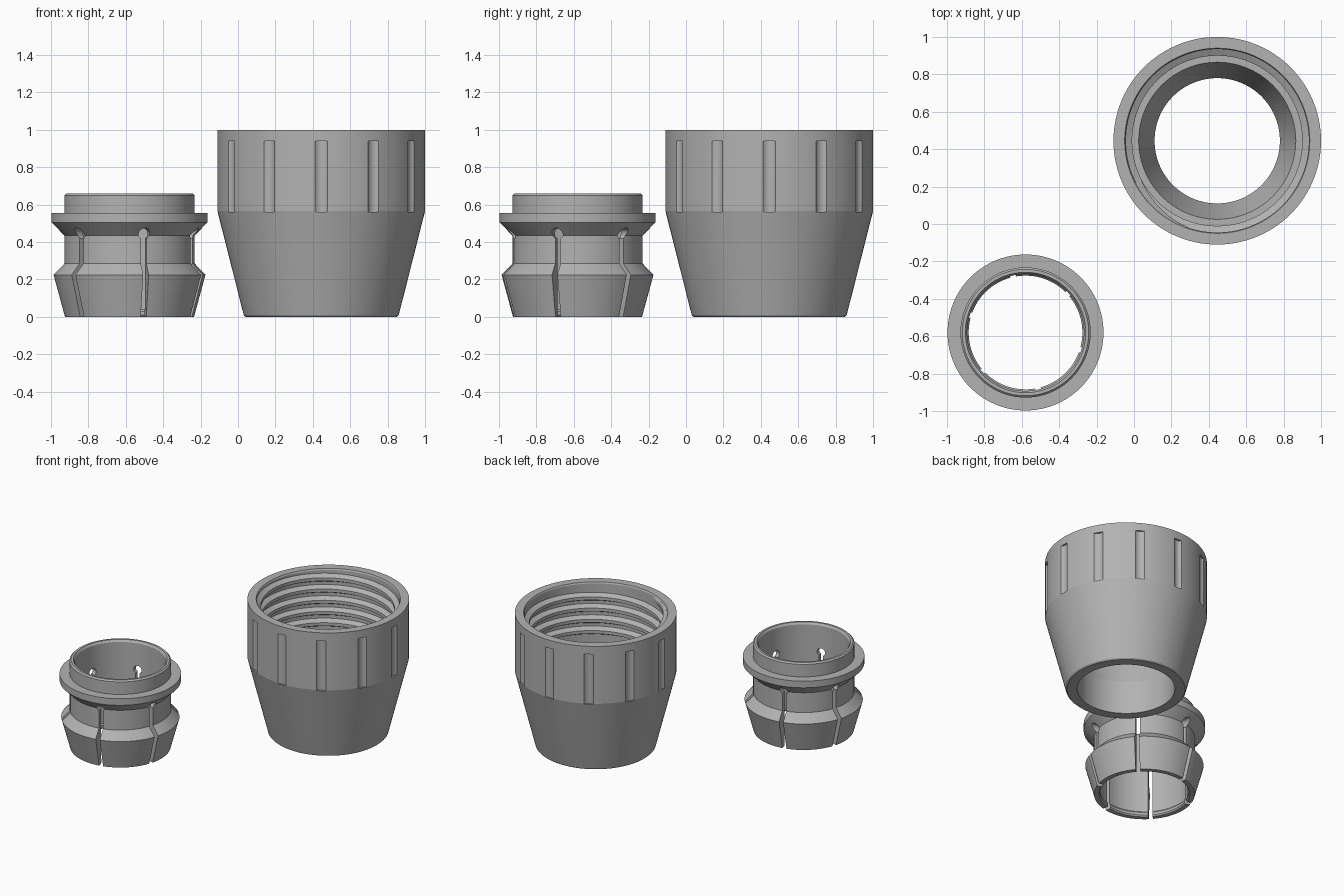
import bpy, bmesh, math
from mathutils import Matrix

if "Cube" in bpy.data.objects:
    bpy.data.objects.remove(bpy.data.objects["Cube"])

grey = bpy.data.materials.new("plain grey")
grey.diffuse_color = (0.45, 0.45, 0.45, 1)
grey.use_nodes = True
grey.node_tree.nodes["Principled BSDF"].inputs["Base Color"].default_value = grey.diffuse_color


def make(name, bm):
    bmesh.ops.recalc_face_normals(bm, faces=bm.faces)
    mesh = bpy.data.meshes.new(name)
    bm.to_mesh(mesh)
    bm.free()
    mesh.materials.append(grey)
    ob = bpy.data.objects.new(name, mesh)
    bpy.context.collection.objects.link(ob)
    return ob


def sweep(name, rings, closed):
    """Skin a list of equal-sized closed sections, capping the ends if open."""
    bm = bmesh.new()
    vs = [[bm.verts.new(p) for p in ring] for ring in rings]
    n = len(vs[0])
    for i in range(len(vs) if closed else len(vs) - 1):
        a, b = vs[i], vs[(i + 1) % len(vs)]
        for j in range(n):
            k = (j + 1) % n
            bm.faces.new((a[j], a[k], b[k], b[j]))
    if not closed:
        bm.faces.new(vs[0])
        bm.faces.new(vs[-1])
    return make(name, bm)


def section(profile, a, dz=0.0):
    return [(r * math.cos(a), r * math.sin(a), z + dz) for r, z in profile]


def lathe(name, profile, steps=120):
    return sweep(name, [section(profile, math.tau * i / steps) for i in range(steps)], True)


def radial_cutter(name, count, start, add):
    """Repeat a cutter shape around z; add(bm, matrix) places one."""
    bm = bmesh.new()
    for i in range(count):
        add(bm, Matrix.Rotation(math.radians(start + 360 * i / count), 4, 'Z'))
    return make(name, bm)


def cut(ob, cutter):
    mod = ob.modifiers.new("cut", 'BOOLEAN')
    mod.operation, mod.solver, mod.object = 'DIFFERENCE', 'EXACT', cutter
    bpy.context.view_layer.objects.active = ob
    bpy.ops.object.modifier_apply(modifier=mod.name)
    bpy.data.objects.remove(cutter)


def finish(ob, x, y):
    ob.location = (x, y, 0)
    bpy.ops.object.select_all(action='DESELECT')
    ob.select_set(True)
    bpy.context.view_layer.objects.active = ob
    bpy.ops.object.shade_smooth_by_angle(angle=math.radians(12))


# Split collet: stepped ring with flange, neck and tapered clamping jaws
collet = lathe("collet", [
    (0.345, 0), (0.406, 0.225), (0.348, 0.285), (0.348, 0.435), (0.417, 0.505),
    (0.417, 0.555), (0.348, 0.555), (0.348, 0.65), (0.338, 0.66), (0.322, 0.66),
    (0.312, 0.645), (0.312, 0.04), (0.304, 0.03), (0.304, 0.01), (0.312, 0)])


# Six slots, each ending in a round relief hole
def slot(bm, m):
    box = Matrix.Translation((0.36, 0, 0.195)) @ Matrix.Diagonal((0.22, 0.03, 0.5, 1))
    bmesh.ops.create_cube(bm, size=1, matrix=m @ box)


def hole(bm, m):
    place = Matrix.Translation((0.36, 0, 0.445)) @ Matrix.Rotation(math.pi / 2, 4, 'Y')
    bmesh.ops.create_cone(bm, cap_ends=True, segments=24, radius1=0.03, radius2=0.03,
                          depth=0.22, matrix=m @ place)


cut(collet, radial_cutter("slot_cutter", 6, -77.5, slot))
cut(collet, radial_cutter("hole_cutter", 6, -77.5, hole))
finish(collet, -0.58, -0.58)

# Clamping nut: tapered body with a funnel bore opening into the thread bore
nut = lathe("nut_body", [
    (0.405, 0), (0.414, 0.008), (0.555, 0.565), (0.555, 1), (0.495, 1), (0.49, 0.99),
    (0.49, 0.53), (0.42, 0.53), (0.335, 0.25), (0.335, 0)])


# Twelve shallow grip flutes
def flute(bm, m):
    bmesh.ops.create_cone(bm, cap_ends=True, segments=32, radius1=0.045, radius2=0.045,
                          depth=0.38, matrix=m @ Matrix.Translation((0.585, 0, 0.75)))


cut(nut, radial_cutter("flute_cutter", 12, 0, flute))
finish(nut, 0.445, 0.445)

# Internal helical thread, fading out at both ends
PITCH, TURNS, STEPS = 0.085, 4.7, 96
rings = []
total = int(TURNS * STEPS)
for i in range(total + 1):
    fade = min(1, i / 12, (total - i) / 12)
    crest = 0.488 - 0.033 * fade
    rings.append(section([(0.495, -0.033), (crest, -0.012), (crest, 0.012), (0.495, 0.033)],
                         math.tau * i / STEPS, 0.565 + PITCH * i / STEPS))
thread = sweep("nut_thread", rings, False)
finish(thread, 0.445, 0.445)
